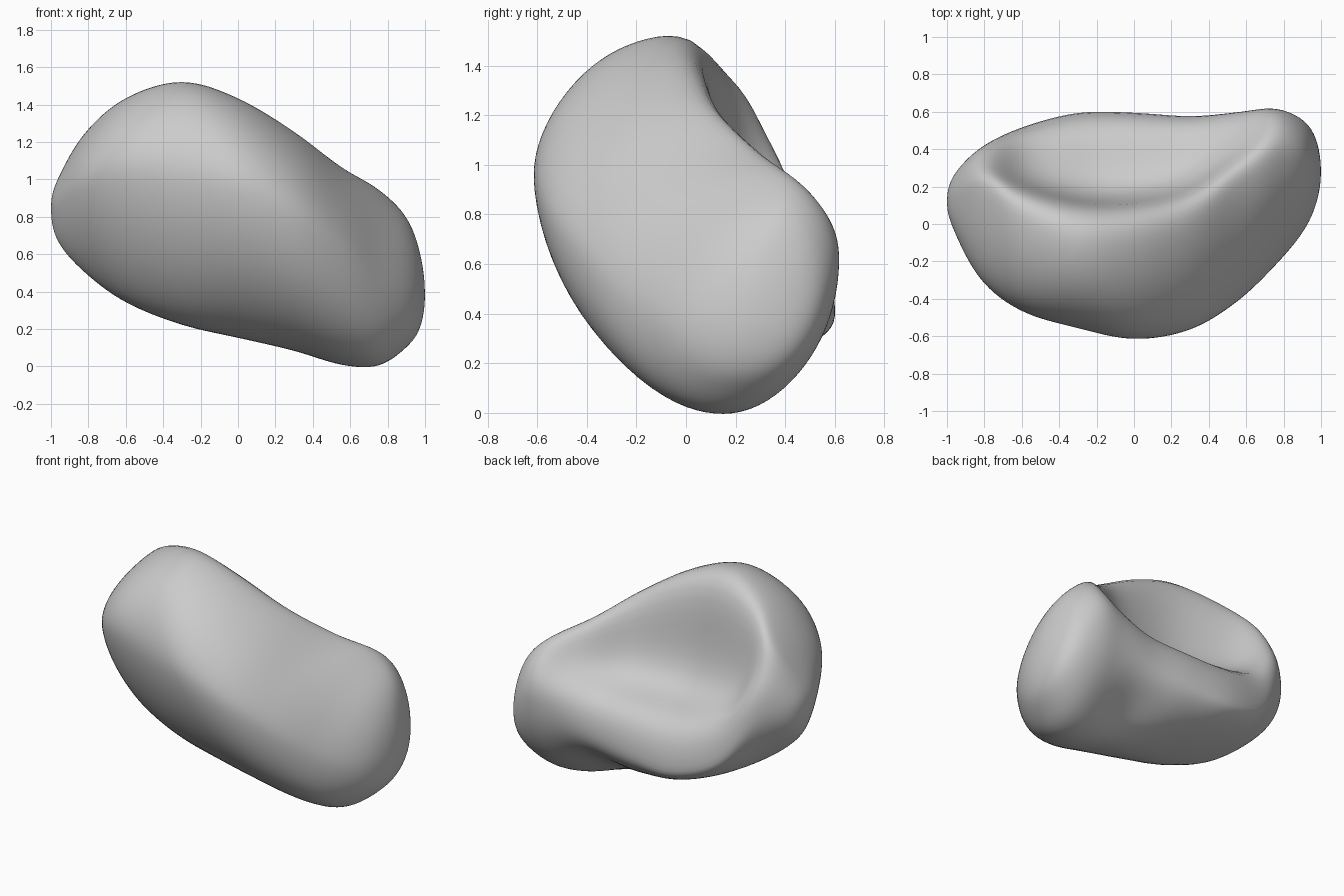
import bpy
import bmesh
from math import sin, cos, pi, exp

cube = bpy.data.objects.get("Cube")
if cube:
    bpy.data.objects.remove(cube, do_unlink=True)

# Cross-sections along x:
# x, front y, back y, low z, high z, ridge y, keel y, front z, back z, dish
STATIONS = [
    (-1, .12, .12, .85, .85, .12, .12, .85, .85, 0),
    (-.965, -.03, .26, .67, 1, .13, .1, .88, .85, 0),
    (-.82, -.3, .41, .5, 1.25, .2, .05, .99, .82, .12),
    (-.6, -.47, .52, .34, 1.44, .07, 0, 1.06, .5, .62),
    (-.3, -.56, .6, .22, 1.53, -.04, 0, 1.03, .39, .8),
    (0, -.62, .6, .15, 1.44, -.04, .05, .97, .42, .82),
    (.3, -.57, .58, .08, 1.26, .04, .1, .82, .48, .7),
    (.55, -.42, .6, .005, 1.07, .23, .14, .64, .57, .42),
    (.75, -.23, .62, 0, .95, .37, .16, .45, .62, .05),
    (.9, -.05, .56, .1, .8, .37, .22, .37, .5, 0),
    (.975, .11, .45, .21, .6, .3, .26, .37, .4, 0),
    (1, .28, .28, .38, .38, .28, .28, .38, .38, 0),
]
STEPS, ARC = 8, 20


def mirrored_through(pole, near):
    """Station past a pole, so the end closes round."""
    return (near[0],) + tuple(2 * p - n for p, n in zip(pole[1:-1], near[1:-1])) + (0,)


def spline(a, b, c, d, t):
    return b + t / 2 * (c - a + t * (2 * a - 5 * b + 4 * c - d + t * (3 * (b - c) + d - a)))


def quarter(start, end, corner_y, corner_z, hollow=0, power=1):
    """Quarter oval from a side point to a top or bottom point, optionally hollowed."""
    points = []
    for i in range(ARC):
        t = i / ARC * pi / 2
        c, s = cos(t) ** power, sin(t) ** power
        # The hollow is fuller towards the end point
        dent = hollow * sin(2 * t) ** 2 * (1 - .2 * cos(2 * t))
        across = c + dent * (1 - s - c)
        up = s + dent * (1 - c - s)
        points.append((corner_y + (start[0] - corner_y) * across,
                       corner_z + (end[1] - corner_z) * up))
    return points


def section(row):
    x, front_y, back_y, low, high, ridge_y, keel_y, front_z, back_z, dish = row
    front, back = (front_y, front_z), (back_y, back_z)
    top, bottom = (ridge_y, high), (keel_y, low)
    valley = .22 * exp(-((x - .37) / .25) ** 2)
    loop = quarter(back, top, ridge_y, back_z, dish)
    loop += [top] + quarter(front, top, ridge_y, front_z, 0, 1.08 + .15 * x)[:0:-1]
    loop += quarter(front, bottom, keel_y, front_z, 0, 1.15 - .22 * x)
    loop += [bottom] + quarter(back, bottom, keel_y, back_z, valley)[:0:-1]
    return [(x, y, z) for y, z in loop]


# Interpolate the stations into smooth rings
rows = ([mirrored_through(STATIONS[0], STATIONS[1])] + STATIONS
        + [mirrored_through(STATIONS[-1], STATIONS[-2])])
rings = []
for group in zip(rows, rows[1:], rows[2:], rows[3:]):
    for step in range(STEPS):
        rings.append(section([spline(*vals, step / STEPS) for vals in zip(*group)]))

# Skin the body
bm = bmesh.new()
loops = [[bm.verts.new(p) for p in ring] for ring in rings[1:]]
poles = [bm.verts.new(STATIONS[i][:2] + (STATIONS[i][3],)) for i in (0, -1)]
count = len(loops[0])
for i in range(count):
    j = (i + 1) % count
    for a, b in zip(loops, loops[1:]):
        bm.faces.new((a[i], a[j], b[j], b[i]))
    bm.faces.new((poles[0], loops[0][j], loops[0][i]))
    bm.faces.new((poles[1], loops[-1][i], loops[-1][j]))
bmesh.ops.recalc_face_normals(bm, faces=bm.faces)
for _ in range(8):
    bmesh.ops.smooth_vert(bm, verts=bm.verts, factor=.5,
                          use_axis_x=True, use_axis_y=True, use_axis_z=True)
mesh = bpy.data.meshes.new("dished_body")
bm.to_mesh(mesh)
bm.free()
mesh.shade_smooth()
body = bpy.data.objects.new("dished_body", mesh)
bpy.context.collection.objects.link(body)

# Plain grey finish
grey = bpy.data.materials.new("plain_grey")
grey.use_nodes = True
colour = (.6, .6, .6, 1)
grey.diffuse_color = colour
grey.node_tree.nodes["Principled BSDF"].inputs["Base Color"].default_value = colour
mesh.materials.append(grey)
